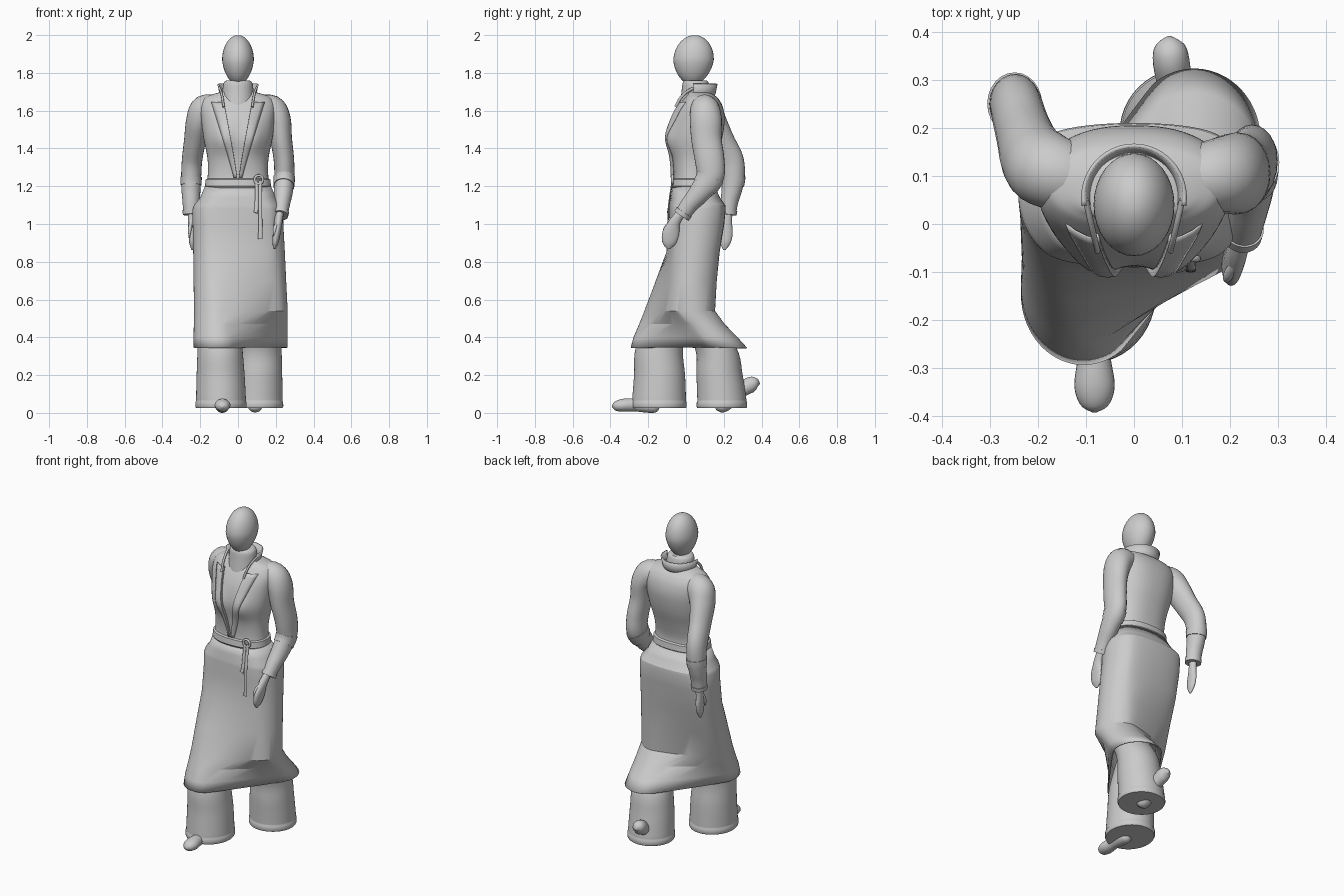
import bpy, math
from mathutils import Vector
from mathutils.bvhtree import BVHTree

TAU = 2 * math.pi


def make(name, verts, faces, angle=40):
    me = bpy.data.meshes.new(name)
    me.from_pydata([tuple(v) for v in verts], [], faces)
    me.shade_smooth()
    me.set_sharp_from_angle(angle=math.radians(angle))
    ob = bpy.data.objects.new(name, me)
    bpy.context.collection.objects.link(ob)
    return ob


def skin(name, rings, caps=(True, True), closed=True, angle=40):
    """Join rings of points (counter-clockwise, bottom to top) into a surface."""
    n = len(rings[0])
    verts = [p for r in rings for p in r]
    faces = []
    for i in range(len(rings) - 1):
        for j in range(n if closed else n - 1):
            k = (j + 1) % n
            faces.append((i * n + j, i * n + k, (i + 1) * n + k, (i + 1) * n + j))
    if caps[0]:
        faces.append(tuple(reversed(range(n))))
    if caps[1]:
        faces.append(tuple(range((len(rings) - 1) * n, len(rings) * n)))
    return make(name, verts, faces, angle)


def smooth(rows, n=5):
    """Catmull-Rom interpolation of rows of numbers."""
    out = []
    for i in range(len(rows) - 1):
        a, b, c, d = rows[max(i - 1, 0)], rows[i], rows[i + 1], rows[min(i + 2, len(rows) - 1)]
        for s in range(n):
            t = s / n
            out.append([0.5 * (2 * q + (r - p) * t + (2 * p - 5 * q + 4 * r - w) * t * t
                               + (3 * q - p - 3 * r + w) * t ** 3) for p, q, r, w in zip(a, b, c, d)])
    return out + [list(rows[-1])]


def oval(z, cx, rx, front, back, n=48, e=1.0):
    cy, ry = (front + back) / 2, (back - front) / 2
    f = lambda v: math.copysign(abs(v) ** e, v)
    return [Vector((cx + rx * f(math.cos(TAU * j / n)), cy + ry * f(math.sin(TAU * j / n)), z)) for j in range(n)]


def tube(name, rows, n=24, sub=5, ref=(0, 1, 0)):
    """Rows are x, y, z and two radii (first one at right angles to ref) along a path."""
    rows = smooth(rows, sub)
    pts = [Vector(r[:3]) for r in rows]
    rings = []
    for i, r in enumerate(rows):
        t = (pts[min(i + 1, len(pts) - 1)] - pts[max(i - 1, 0)]).normalized()
        u = t.cross(Vector(ref)).normalized()
        v = t.cross(u)
        rings.append([pts[i] + u * r[3] * math.cos(TAU * j / n) + v * r[4] * math.sin(TAU * j / n) for j in range(n)])
    return skin(name, rings)


def solidify(ob, thickness, offset=0):
    m = ob.modifiers.new("thickness", 'SOLIDIFY')
    m.thickness, m.offset = thickness, offset


# Head: egg narrowing to the chin
head = []
for i in range(1, 24):
    a = math.pi * i / 24
    k = math.sin(a) * (1 - 0.14 * max(0, math.cos(a)))
    cy = 0.04 - 0.006 * math.cos(a)
    head.append(oval(1.868 - 0.132 * math.cos(a), 0, 0.084 * k, cy - 0.107 * k, cy + 0.107 * k, 32))
skin("head", head)

# Roll-neck
skin("neck", [oval(*r, 32) for r in smooth([
    (1.62, 0, 0.088, -0.035, 0.135), (1.69, 0, 0.083, -0.025, 0.13),
    (1.745, 0, 0.077, -0.018, 0.12), (1.76, 0, 0.06, -0.01, 0.11)], 4)])

# Jacket body with bust shaping
body = [oval(*r, 64, 0.85) for r in smooth([
    (1.06, 0, 0.20, -0.07, 0.18), (1.19, 0, 0.172, -0.07, 0.15), (1.26, 0, 0.160, -0.065, 0.14),
    (1.35, 0, 0.162, -0.072, 0.16), (1.45, 0, 0.182, -0.085, 0.19), (1.55, 0, 0.195, -0.07, 0.205),
    (1.62, 0, 0.20, -0.04, 0.195), (1.665, 0, 0.18, -0.01, 0.17), (1.685, 0, 0.14, 0.005, 0.145),
    (1.70, 0, 0.085, 0.0, 0.125)], 5)]
for p in [p for ring in body for p in ring]:
    if p.y < 0.03:
        p.y -= 0.026 * math.exp(-((abs(p.x) - 0.085) / 0.05) ** 2 - ((p.z - 1.45) / 0.075) ** 2)
jacket = skin("jacket_body", body)
surface = BVHTree.FromPolygons([v.co for v in jacket.data.vertices], [p.vertices for p in jacket.data.polygons])


def chest_y(x, z):
    hit = surface.ray_cast(Vector((x, -1, z)), Vector((0, 1, 0)))[0]
    return hit.y if hit else 0.0


# Lapel panels along the V opening, and the collar fronts rising from them
for side, label in ((-1, "right"), (1, "left")):
    strip = []
    for i in range(21):
        t = i / 20
        z = 1.245 + 0.40 * t
        row = []
        for w, lift in ((0, 0.0), (0, 0.014), (0.35, 0.011), (0.7, 0.007), (1, 0.001)):
            x = side * (0.006 + 0.07 * t ** 1.1 + w * (0.015 + 0.05 * t))
            row.append(Vector((x, chest_y(x, z) - lift, z)))
        strip.append(row if side > 0 else row[::-1])
    solidify(skin(label + "_lapel", strip, (False, False), False), 0.004)
    tube(label + "_collar_front", [(side * x, y, z, 0.006, 0.008) for x, y, z in (
        (0.076, -0.055, 1.62), (0.082, -0.03, 1.665), (0.09, 0.005, 1.70), (0.1, 0.05, 1.725))], 12)

# Standing collar around the back of the neck
collar = []
for z, r, b in ((1.665, 0.09, 0.145), (1.70, 0.096, 0.155), (1.742, 0.106, 0.163)):
    collar.append([Vector((r * math.cos(a), 0.055 + (b - 0.055) * math.sin(a), z))
                   for a in [math.radians(-9 + 198 * j / 36) for j in range(37)]])
solidify(skin("collar", collar, (False, False), False), 0.008)

# Belt
skin("belt", [oval(z, 0, 0.168 + d, -0.074 - d, 0.15 + d, 64, 0.85)
              for z, d in ((1.19, 0.0), (1.20, 0.007), (1.235, 0.003), (1.24, -0.005))])

# Belt knot and hanging tails
bpy.ops.mesh.primitive_torus_add(major_radius=0.022, minor_radius=0.007, major_segments=24, minor_segments=10,
                                 location=(0.11, -0.072, 1.235), rotation=(math.pi / 2, 0, 0))
bpy.context.object.name = "belt_knot"
bpy.context.object.data.shade_smooth()
for x, end, low, label in ((0.098, 0.092, 1.06, "short"), (0.118, 0.118, 0.92, "long")):
    tube("belt_tail_" + label, [(x, -0.072, 1.23, 0.009, 0.004), (x, -0.092, 1.09, 0.01, 0.004),
                                (end, -0.097, low, 0.011, 0.004)], 10)

# Skirt: each ring wraps an oval around each leg
rows = [  # z, right leg x y rx ry, left leg x y rx ry
    (0.345, -0.105, -0.145, 0.13, 0.148, 0.125, 0.175, 0.138, 0.148),
    (0.40, -0.105, -0.13, 0.13, 0.148, 0.125, 0.13, 0.138, 0.143),
    (0.47, -0.102, -0.098, 0.132, 0.15, 0.125, 0.075, 0.138, 0.13),
    (0.54, -0.10, -0.07, 0.133, 0.152, 0.125, 0.02, 0.138, 0.135),
    (0.70, -0.10, -0.02, 0.135, 0.145, 0.117, 0.032, 0.138, 0.135),
    (0.85, -0.10, 0.03, 0.137, 0.14, 0.11, 0.045, 0.138, 0.137),
    (1.00, -0.10, 0.055, 0.14, 0.145, 0.10, 0.06, 0.14, 0.145),
    (1.08, -0.10, 0.06, 0.14, 0.15, 0.10, 0.06, 0.138, 0.15),
    (1.10, -0.095, 0.06, 0.138, 0.148, 0.095, 0.06, 0.137, 0.148),
    (1.14, -0.08, 0.05, 0.12, 0.13, 0.08, 0.05, 0.12, 0.13),
    (1.20, -0.065, 0.04, 0.11, 0.112, 0.065, 0.04, 0.11, 0.112)]
rings = []
for z, ax, ay, arx, ary, bx, by, brx, bry in rows:
    ring = []
    for j in range(96):
        c, s = math.cos(TAU * j / 96), math.sin(TAU * j / 96)
        w = min(1, max(0, 0.5 + (c * (bx - ax) + s * (by - ay)) / 0.24))
        w = w * w * (3 - 2 * w)
        ring.append(Vector((ax + (bx - ax) * w + c * (arx + (brx - arx) * w),
                            ay + (by - ay) * w + s * (ary + (bry - ary) * w), z)))
    rings.append(ring)
solidify(skin("skirt", rings, (False, False), angle=25), 0.006, -1)

# Wide trouser legs with a hem band
legs = {"right": [(0.55, -0.095, 0.105, -0.18, 0.03), (0.35, -0.095, 0.118, -0.265, -0.015),
                  (0.2, -0.092, 0.127, -0.275, -0.005), (0.07, -0.09, 0.132, -0.285, 0.0)],
        "left": [(0.55, 0.115, 0.105, -0.07, 0.12), (0.35, 0.112, 0.118, 0.045, 0.265),
                 (0.2, 0.108, 0.126, 0.055, 0.3), (0.07, 0.105, 0.131, 0.06, 0.32)]}
for label, rows in legs.items():
    z, cx, rx, f, b = rows[-1]
    hem = [(0.026, cx, rx, f, b), (0.034, cx, rx + 0.004, f - 0.004, b + 0.004),
           (0.058, cx, rx + 0.003, f - 0.003, b + 0.003), (0.063, cx, rx, f, b)]
    skin("trouser_leg_" + label, [oval(*r) for r in hem + smooth(rows)[::-1]])

# Shoes: flat front foot, back foot pushing off the toe
tube("shoe_right", [(-0.083, -0.14, 0.033, 0.006, 0.006), (-0.083, -0.155, 0.033, 0.028, 0.028),
                    (-0.083, -0.19, 0.034, 0.034, 0.036), (-0.083, -0.27, 0.042, 0.034, 0.034),
                    (-0.082, -0.335, 0.04, 0.034, 0.042), (-0.082, -0.375, 0.035, 0.024, 0.03),
                    (-0.082, -0.391, 0.032, 0.005, 0.005)], ref=(1, 0, 0))
tube("shoe_left", [(0.093, 0.155, 0.03, 0.006, 0.006), (0.092, 0.17, 0.032, 0.026, 0.034),
                   (0.09, 0.205, 0.045, 0.038, 0.038), (0.085, 0.28, 0.11, 0.036, 0.036),
                   (0.077, 0.34, 0.148, 0.042, 0.038), (0.074, 0.372, 0.155, 0.03, 0.03),
                   (0.073, 0.39, 0.152, 0.004, 0.004)], ref=(1, 0, 0))

# Sleeves with raised elbow bands and cuffs, then hands
arms = {
    "left": ([(0.11, 0.09, 1.60, 0.075, 0.07), (0.175, 0.10, 1.603, 0.08, 0.078), (0.212, 0.105, 1.55, 0.068, 0.085),
              (0.228, 0.108, 1.45, 0.058, 0.08), (0.243, 0.125, 1.34, 0.054, 0.078), (0.245, 0.128, 1.25, 0.053, 0.072),
              (0.24, 0.075, 1.17, 0.05, 0.058), (0.232, 0.02, 1.105, 0.043, 0.047), (0.224, -0.022, 1.045, 0.038, 0.042)],
             [(0.222, -0.025, 1.06, 0.02, 0.024), (0.213, -0.06, 1.01, 0.022, 0.03), (0.205, -0.08, 0.95, 0.02, 0.045),
              (0.198, -0.09, 0.90, 0.016, 0.036), (0.194, -0.093, 0.868, 0.004, 0.008)]),
    "right": ([(-0.11, 0.09, 1.60, 0.075, 0.07), (-0.175, 0.11, 1.603, 0.08, 0.078), (-0.208, 0.135, 1.54, 0.068, 0.08),
               (-0.228, 0.185, 1.44, 0.058, 0.072), (-0.243, 0.237, 1.34, 0.054, 0.068), (-0.248, 0.25, 1.25, 0.053, 0.061),
               (-0.249, 0.242, 1.18, 0.05, 0.054), (-0.248, 0.23, 1.12, 0.046, 0.047), (-0.246, 0.222, 1.05, 0.042, 0.042)],
              [(-0.246, 0.222, 1.06, 0.02, 0.024), (-0.246, 0.218, 1.01, 0.019, 0.026), (-0.245, 0.213, 0.95, 0.017, 0.034),
               (-0.243, 0.207, 0.90, 0.015, 0.028), (-0.242, 0.203, 0.862, 0.004, 0.006)])}
for label, (sleeve, hand) in arms.items():
    tube("sleeve_" + label, sleeve)
    path = smooth(sleeve)
    for part, lo, hi in (("elbow_band_", 25, 29), ("cuff_", 38, 41)):
        tube(part + label, [(*r[:3], r[3] + 0.004, r[4] + 0.004) for r in path[lo:hi]], sub=2)
    tube("hand_" + label, hand)
    w, m = hand[1], hand[2]
    tube("thumb_" + label, [(w[0], w[1] - 0.012, w[2] + 0.01, 0.008, 0.008),
                            (m[0] - 0.01, m[1] - 0.028, m[2] + 0.025, 0.01, 0.012),
                            (m[0] - 0.013, m[1] - 0.035, m[2] - 0.02, 0.003, 0.003)], 12)
